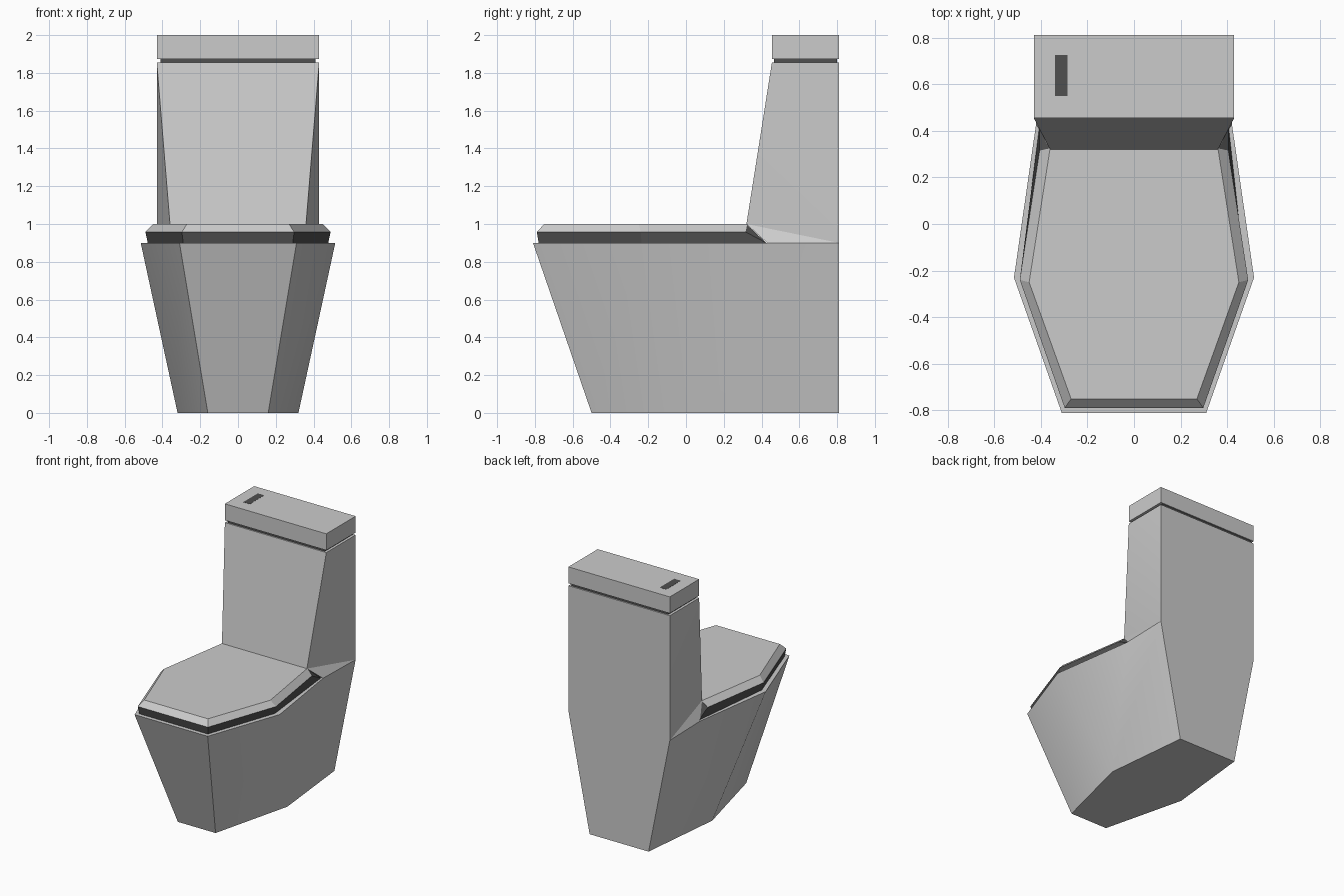
import bpy, bmesh

if "Cube" in bpy.data.objects:
    bpy.data.objects.remove(bpy.data.objects["Cube"])

dark = bpy.data.materials.new("dark_trim")
dark.diffuse_color = (0.08, 0.08, 0.08, 1)
dark.use_nodes = True
dark.node_tree.nodes["Principled BSDF"].inputs["Base Color"].default_value = dark.diffuse_color


def build(name, pts, sides, spans, mat=None, smooth=False):
    """Mirrored mesh: pts are right-half corners, 'sides' are faces on one side,
    'spans' are right-half chains joined to their mirror image across x = 0."""
    bm = bmesh.new()
    right = {k: bm.verts.new(p) for k, p in pts.items()}
    left = {k: bm.verts.new((-p[0], p[1], p[2])) for k, p in pts.items()}
    for f in sides:
        bm.faces.new([right[k] for k in f.split()])
        bm.faces.new([left[k] for k in reversed(f.split())])
    for f in spans:
        ks = f.split()
        bm.faces.new([right[k] for k in ks] + [left[k] for k in reversed(ks)])
    bmesh.ops.recalc_face_normals(bm, faces=bm.faces[:])
    me = bpy.data.meshes.new(name)
    bm.to_mesh(me)
    bm.free()
    ob = bpy.data.objects.new(name, me)
    bpy.context.collection.objects.link(ob)
    if mat:
        me.materials.append(mat)
    if smooth:
        bpy.ops.object.select_all(action='DESELECT')
        ob.select_set(True)
        bpy.context.view_layer.objects.active = ob
        bpy.ops.object.shade_smooth_by_angle(angle=0.52)
    return ob


def box(name, x0, x1, y0, y1, z0, z1, mat=None):
    bpy.ops.mesh.primitive_cube_add(size=1, location=((x0 + x1) / 2, (y0 + y1) / 2, (z0 + z1) / 2))
    ob = bpy.context.object
    ob.name = name
    ob.scale = (x1 - x0, y1 - y0, z1 - z0)
    bpy.ops.object.transform_apply(location=False, rotation=False, scale=True)
    if mat:
        ob.data.materials.append(mat)
    return ob


# One-piece bowl and tank: foot, rim, tank
build("bowl_and_tank", {
    "foot_f": (0.16, -0.50, 0), "foot_m": (0.32, 0.14, 0), "foot_b": (0.25, 0.81, 0),
    "rim_f": (0.31, -0.81, 0.9), "rim_m": (0.515, -0.23, 0.9), "rim_b": (0.42, 0.43, 0.9),
    "back": (0.43, 0.81, 0.9), "throat": (0.36, 0.32, 1.0),
    "top_f": (0.43, 0.455, 1.856), "top_b": (0.43, 0.81, 1.856),
}, [
    "foot_f foot_m rim_m rim_f", "foot_m rim_b rim_m", "foot_m foot_b back rim_b",
    "rim_b back throat", "back top_f throat", "back top_b top_f",
], [
    "foot_f foot_m foot_b", "foot_f rim_f", "foot_b back top_b", "top_b top_f",
    "top_f throat", "throat rim_b", "rim_b rim_m rim_f",
], smooth=True)

# Dark seat band under the lid, running back to the tank
build("seat_band", {
    "a_f": (0.29, -0.78, 0.9), "a_m": (0.478, -0.235, 0.9), "a_b": (0.405, 0.425, 0.9),
    "b_f": (0.297, -0.79, 0.958), "b_m": (0.49, -0.24, 0.958), "b_b": (0.405, 0.315, 0.958),
    "t": (0.36, 0.32, 0.999),
}, ["a_f a_m b_m b_f", "a_m a_b b_b b_m", "a_b t b_b"],
    ["a_f b_f", "a_f a_m a_b", "b_f b_m b_b", "b_b t", "a_b t"], dark)

# Bevelled lid
build("lid", {
    "b_f": (0.297, -0.79, 0.958), "b_m": (0.49, -0.24, 0.958), "b_b": (0.405, 0.315, 0.958),
    "c_f": (0.27, -0.75, 1.0), "c_m": (0.45, -0.25, 1.0), "c_b": (0.36, 0.325, 1.0),
}, ["b_f b_m c_m c_f", "b_m b_b c_b c_m"],
    ["b_f c_f", "b_f b_m b_b", "c_f c_m c_b", "b_b c_b"])

# Tank top: dark shadow gap, cover and flush button
box("tank_gap", -0.41, 0.41, 0.465, 0.80, 1.85, 1.88, dark)
box("tank_cover", -0.43, 0.43, 0.455, 0.81, 1.874, 2.0)
box("flush_button", -0.34, -0.285, 0.55, 0.725, 1.98, 2.001, dark)
